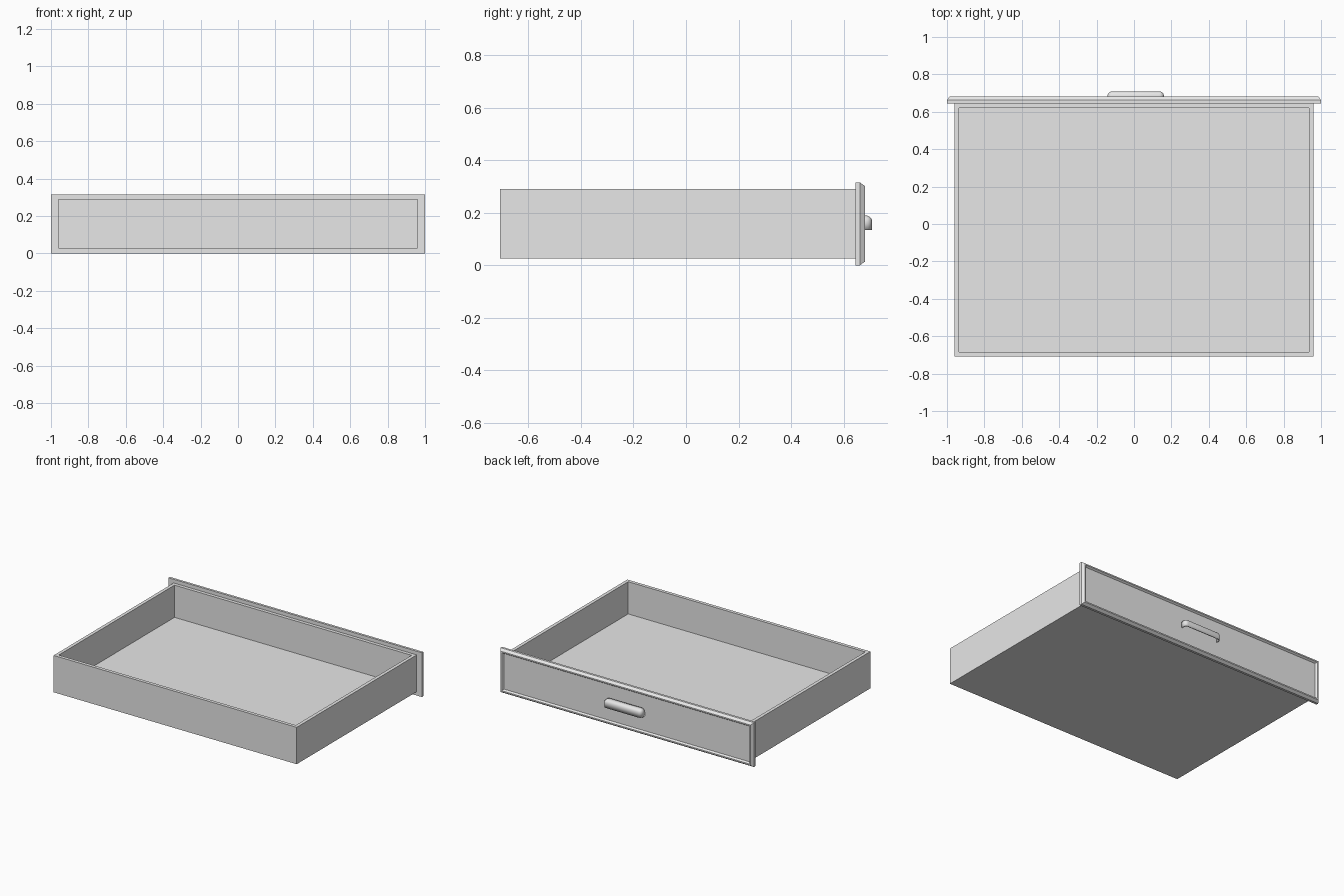
import bpy
import bmesh

cube = bpy.data.objects.get("Cube")
if cube:
    bpy.data.objects.remove(cube, do_unlink=True)

grey = bpy.data.materials.new("light_grey")
grey.use_nodes = True
colour = (0.8, 0.8, 0.8, 1)
grey.diffuse_color = colour
grey.node_tree.nodes["Principled BSDF"].inputs["Base Color"].default_value = colour


def box(bm, low, high):
    """Add an axis-aligned box between two corners."""
    geo = bmesh.ops.create_cube(bm, size=1)
    for v in geo["verts"]:
        for i in range(3):
            v.co[i] = low[i] if v.co[i] < 0 else high[i]


def facing(bm, axis, sign):
    """Faces whose normal points along the signed axis."""
    bm.normal_update()
    return [f for f in bm.faces if f.normal[axis] * sign > 0.9]


def finish(bm, name):
    bmesh.ops.recalc_face_normals(bm, faces=bm.faces)
    mesh = bpy.data.meshes.new(name)
    bm.to_mesh(mesh)
    bm.free()
    mesh.materials.append(grey)
    obj = bpy.data.objects.new(name, mesh)
    bpy.context.collection.objects.link(obj)
    return obj


# Open tray: inset the top for the rim, then sink it to the floor
bm = bmesh.new()
box(bm, (-0.96, -0.709, 0.027), (0.96, 0.645, 0.29))
top = facing(bm, 2, 1)
bmesh.ops.inset_region(bm, faces=top, thickness=0.034)
floor = bmesh.ops.extrude_face_region(bm, geom=top)["geom"]
bmesh.ops.delete(bm, geom=top, context="FACES")
for v in floor:
    if isinstance(v, bmesh.types.BMVert):
        v.co.z = 0.06
finish(bm, "drawer_tray")

# Face panel: chamfered rim, flat border, sloped step to a recessed field
bm = bmesh.new()
box(bm, (-1, 0.645, 0), (1, 0.662, 0.316))
face = facing(bm, 1, 1)
for width, rise in ((0.019, 0.019), (0.013, 0), (0.012, -0.013)):
    bmesh.ops.inset_region(bm, faces=face, thickness=width)
    for v in face[0].verts:
        v.co.y += rise
finish(bm, "face_panel")

# Cup pull: rounded shell, open underneath and against the panel
bm = bmesh.new()
box(bm, (-0.142, 0.667, 0.135), (0.16, 0.709, 0.19))
bmesh.ops.delete(bm, geom=facing(bm, 1, -1) + facing(bm, 2, -1), context="FACES")
edges = [e for e in bm.edges if not e.is_boundary]
bmesh.ops.bevel(bm, geom=edges, offset=0.024, segments=5, profile=0.5,
                affect="EDGES", clamp_overlap=True)
pull = finish(bm, "cup_pull")
shell = pull.modifiers.new("shell", "SOLIDIFY")
shell.thickness = 0.007
shell.offset = -1
bpy.ops.object.select_all(action="DESELECT")
pull.select_set(True)
bpy.context.view_layer.objects.active = pull
bpy.ops.object.shade_smooth_by_angle(angle=0.6)
